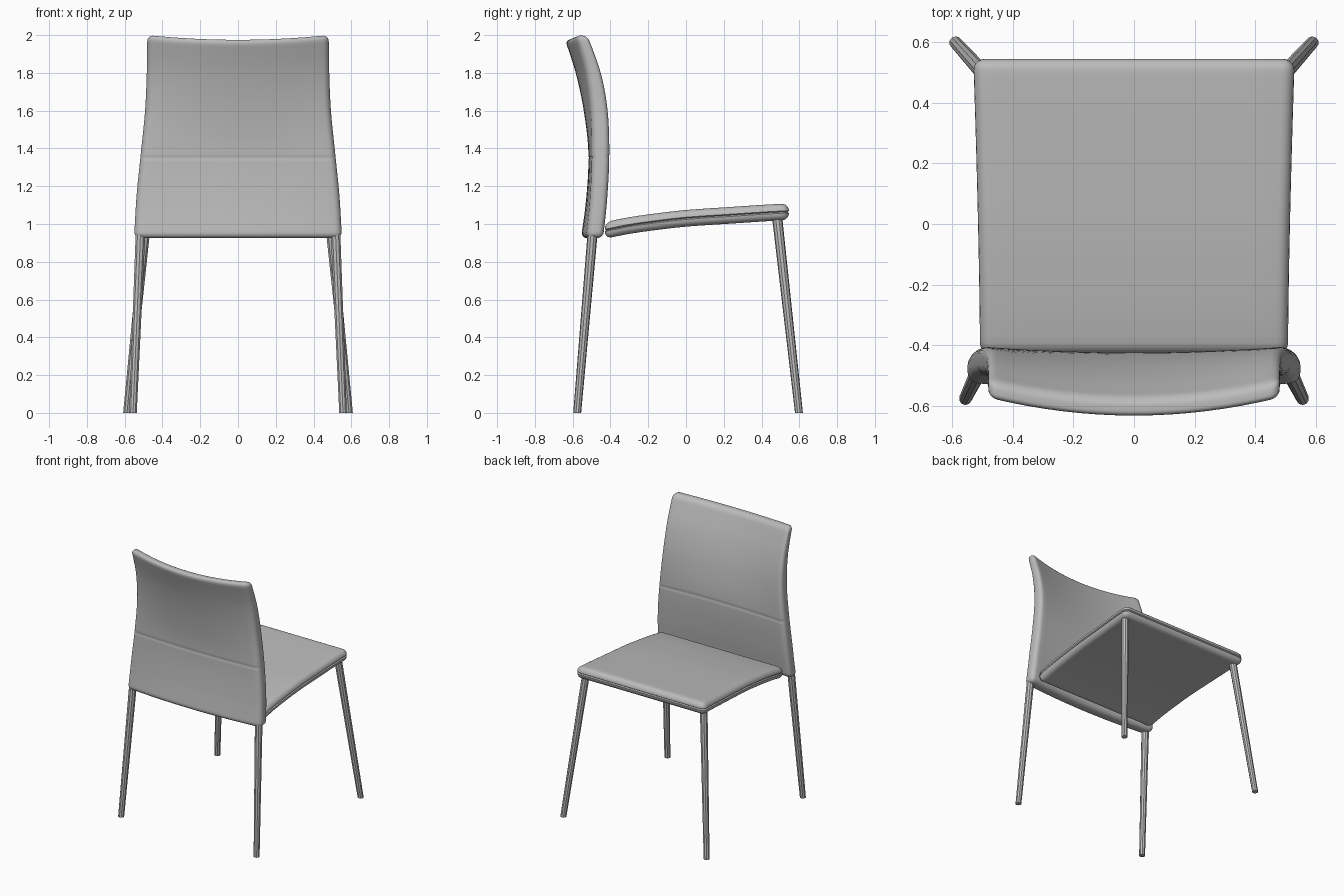
import bpy, bmesh, math
from mathutils import Vector

cube = bpy.data.objects.get("Cube")
if cube:
    bpy.data.objects.remove(cube, do_unlink=True)

grey = bpy.data.materials.new("soft_grey")
grey.use_nodes = True
grey.diffuse_color = (0.5, 0.5, 0.5, 1)
grey.node_tree.nodes["Principled BSDF"].inputs["Base Color"].default_value = (0.5, 0.5, 0.5, 1)


def curve(points, t):
    """Smooth value through (position, value) pairs."""
    p = [points[0]] + points + [points[-1]]
    t = min(max(t, points[0][0]), points[-1][0])
    for i in range(1, len(p) - 2):
        if t <= p[i + 1][0]:
            span = p[i + 1][0] - p[i][0]
            m = [(p[k + 1][1] - p[k - 1][1]) / (p[k + 1][0] - p[k - 1][0]) * span for k in (i, i + 1)]
            s = (t - p[i][0]) / span
            a, b = p[i][1], p[i + 1][1]
            return (a + m[0] * s + (3 * (b - a) - 2 * m[0] - m[1]) * s ** 2
                    + (2 * (a - b) + m[0] + m[1]) * s ** 3)


def finish(name, bm, angle):
    bmesh.ops.recalc_face_normals(bm, faces=bm.faces)
    mesh = bpy.data.meshes.new(name)
    bm.to_mesh(mesh)
    bm.free()
    obj = bpy.data.objects.new(name, mesh)
    bpy.context.collection.objects.link(obj)
    mesh.materials.append(grey)
    bpy.ops.object.select_all(action="DESELECT")
    obj.select_set(True)
    bpy.context.view_layer.objects.active = obj
    bpy.ops.object.shade_smooth_by_angle(angle=math.radians(angle))
    return obj


def padded_slab(name, low, high, radius, counts, seam, deform):
    """Rounded box, sliced along each axis and bent by a function."""
    low, high = Vector(low), Vector(high)
    bm = bmesh.new()
    bmesh.ops.create_cube(bm, size=1)
    for v in bm.verts:
        v.co = Vector([(low[i] + high[i]) / 2 + v.co[i] * (high[i] - low[i]) for i in range(3)])
    bmesh.ops.bevel(bm, geom=bm.edges[:], offset=radius, segments=5, profile=0.5, affect="EDGES")
    cuts = [(i, low[i] + (high[i] - low[i]) * k / n) for i, n in enumerate(counts) for k in range(1, n)]
    cuts += [(2, seam + d) for d in (-0.008, 0, 0.008)]
    for axis, pos in cuts:
        normal, point = Vector(), Vector()
        normal[axis], point[axis] = 1, pos
        bmesh.ops.bisect_plane(bm, geom=bm.verts[:] + bm.edges[:] + bm.faces[:],
                               plane_co=point, plane_no=normal, dist=1e-5)
    for v in bm.verts:
        v.co = deform(*v.co)
    return finish(name, bm, 50)


# Backrest: bowed, leaning back at the top, with a stitched seam
WIDTH = [(0.93, 0.55), (1.15, 0.537), (1.35, 0.517), (1.6, 0.492), (1.8, 0.483), (2.0, 0.48)]
FRONT = [(0.93, -0.435), (1.1, -0.417), (1.35, -0.404), (1.6, -0.41), (1.8, -0.445), (2.0, -0.515)]
BOW = [(0.93, 0.03), (1.35, 0.02), (1.6, 0.04), (1.8, 0.055), (2.0, 0.06)]
THICK = [(0.93, 0.09), (1.6, 0.09), (2.0, 0.065)]
BACK_SEAM = 1.35


def bend_back(x, y, z):
    u = x / 0.5
    depth = y / 0.045
    if abs(z - BACK_SEAM) < 1e-4:
        depth *= 0.93
    t = curve(THICK, z)
    new_y = curve(FRONT, z) - t / 2 + depth * t / 2 - curve(BOW, z) * (1 - u * u)
    dip = 0.025 * (1 - u * u) * max(0, (z - 1.4) / 0.6)
    return Vector((u * curve(WIDTH, z), new_y, z - dip))


padded_slab("backrest", (-0.5, -0.045, 0.925), (0.5, 0.045, 2.0), 0.032, (16, 1, 24), BACK_SEAM, bend_back)

# Seat: thin pad rising to its front edge, with a piped side seam
RISE = [(-0.43, 0.966), (-0.3, 0.992), (-0.15, 1.013), (0, 1.03), (0.25, 1.047), (0.45, 1.06), (0.545, 1.064)]


def bend_seat(x, y, z):
    inset = 0.985 if abs(z) < 1e-4 else 1
    half = 0.508 + 0.022 * max(0, (y + 0.43) / 0.975) ** 1.5
    return Vector((x / 0.5 * half * inset, (y - 0.05) * inset + 0.05, z + curve(RISE, y)))


padded_slab("seat", (-0.5, -0.43, -0.044), (0.5, 0.545, 0.044), 0.038, (8, 16, 1), 0, bend_seat)


# Legs: slim, faceted, splayed and slightly tapered to the floor
def leg(name, foot, top):
    foot, top = Vector(foot), Vector(top)
    bm = bmesh.new()
    bmesh.ops.create_cone(bm, cap_ends=True, segments=10, radius1=0.021, radius2=0.027, depth=1)
    for v in bm.verts:
        s = v.co.z + 0.5
        centre = foot.lerp(top, s)
        v.co = Vector((centre.x + v.co.x, centre.y + v.co.y, centre.z))
    finish(name, bm, 20)


for side, sign in (("left", 1), ("right", -1)):
    leg("seat_leg_" + side, (sign * 0.588, 0.598, 0), (sign * 0.483, 0.482, 1.04))
    leg("backrest_leg_" + side, (sign * 0.556, -0.576, 0), (sign * 0.515, -0.492, 0.98))
